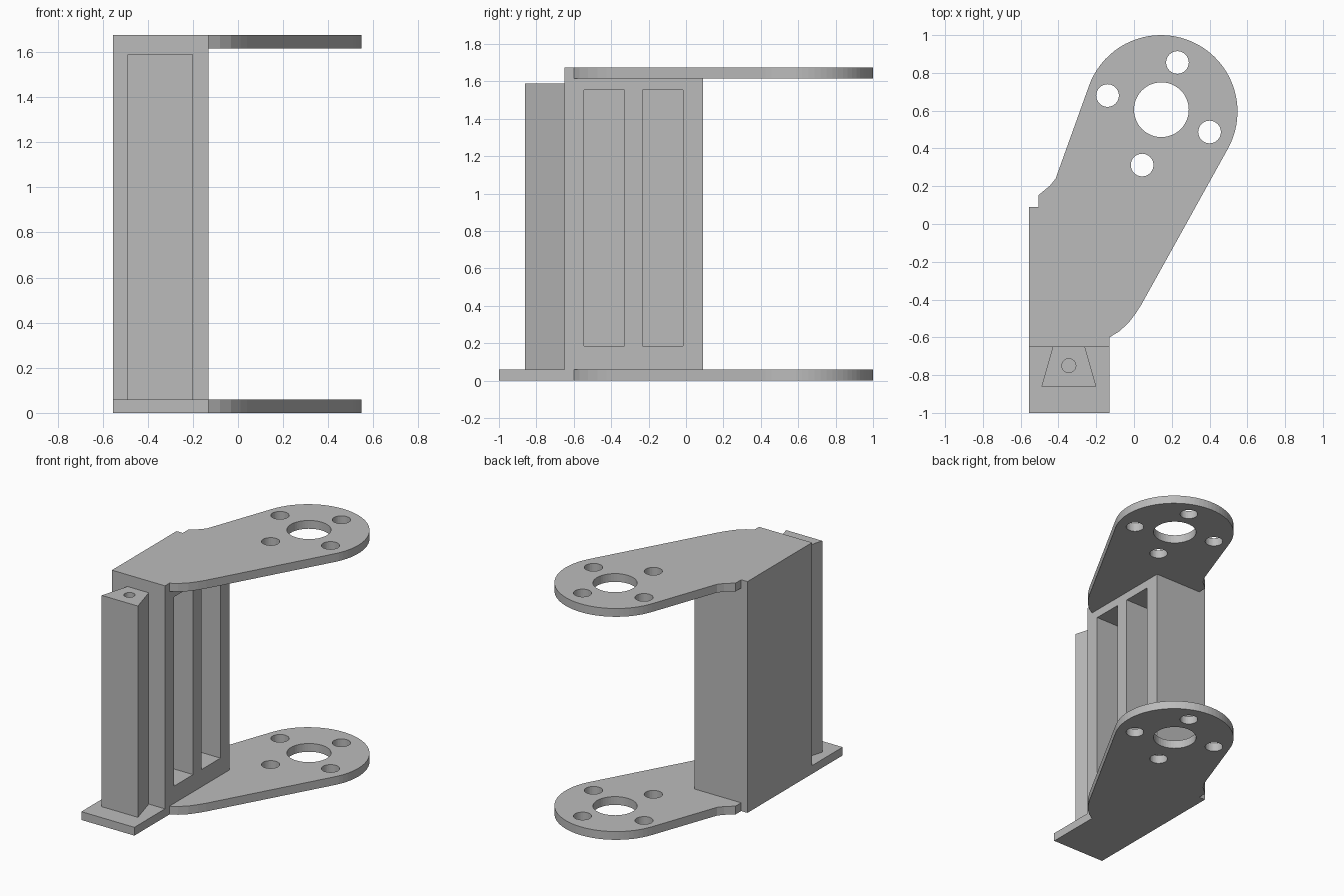
import bpy, bmesh
from math import sin, cos, atan2, pi

cube = bpy.data.objects.get("Cube")
if cube:
    bpy.data.objects.remove(cube, do_unlink=True)

GREY = (0.5, 0.5, 0.5, 1)
grey = bpy.data.materials.new("plain grey")
grey.use_nodes = True
grey.diffuse_color = GREY
grey.node_tree.nodes["Principled BSDF"].inputs["Base Color"].default_value = GREY

HEIGHT, THICK = 1.675, 0.06
LEFT, RIGHT, FRONT, BACK = -0.555, -0.13, -0.65, 0.09
HUB, HUB_R = (0.143, 0.595), 0.405


def arc(centre, r, start, end, steps):
    return [(centre[0] + r * cos(start + (end - start) * i / steps),
             centre[1] + r * sin(start + (end - start) * i / steps))
            for i in range(steps + 1)]


def circle(centre, r, steps=48):
    return arc(centre, r, 0, 2 * pi, steps)[:-1]


def rect(x0, x1, y0, y1):
    return [(x0, y0), (x1, y0), (x1, y1), (x0, y1)]


def prism(name, outlines, z0, z1):
    """Extrude counter-clockwise outlines between two heights."""
    bm = bmesh.new()
    for outline in outlines:
        low = [bm.verts.new((x, y, z0)) for x, y in outline]
        high = [bm.verts.new((x, y, z1)) for x, y in outline]
        bm.faces.new(low[::-1])
        bm.faces.new(high)
        for i in range(len(low)):
            j = (i + 1) % len(low)
            bm.faces.new((low[i], low[j], high[j], high[i]))
    mesh = bpy.data.meshes.new(name)
    bm.to_mesh(mesh)
    bm.free()
    mesh.materials.append(grey)
    ob = bpy.data.objects.new(name, mesh)
    bpy.context.collection.objects.link(ob)
    return ob


def cut(target, cutter):
    """Subtract the cutter, then remove it."""
    cutter.hide_render = True
    mod = target.modifiers.new("cut", 'BOOLEAN')
    mod.operation, mod.solver, mod.object = 'DIFFERENCE', 'EXACT', cutter
    bpy.context.view_layer.objects.active = target
    bpy.ops.object.modifier_apply(modifier=mod.name)
    bpy.data.objects.remove(cutter, do_unlink=True)


# Arm plates: rounded end, tapered sides, square root under the block
def arm_plate(name, front, z0):
    outline = [(LEFT, front), (RIGHT, front), (RIGHT, -0.6),
               (-0.08, -0.57), (-0.03, -0.525), (0.01, -0.472), (0.04, -0.425)]
    outline += arc(HUB, HUB_R, atan2(-0.493, 0.87), atan2(0.333, -0.943), 40)
    outline += [(-0.415, 0.24), (-0.445, 0.203), (-0.505, 0.153),
                (-0.505, BACK), (LEFT, BACK)]
    plate = prism(name, [outline], z0, z0 + THICK)
    holes = [circle((0.145, 0.605), 0.145)]
    holes += [circle(c, 0.06, 32) for c in
              ((-0.14, 0.68), (0.23, 0.855), (0.4, 0.487), (0.043, 0.312))]
    cut(plate, prism("hole_cutter", holes, z0 - 0.1, z0 + THICK + 0.1))


arm_plate("bottom_arm_plate", -1, 0)
arm_plate("top_arm_plate", FRONT, HEIGHT - THICK)

# Upright block with two tall pockets in its side
block = prism("upright_block", [rect(LEFT, RIGHT, FRONT, BACK)], THICK, HEIGHT - THICK)
pockets = [rect(LEFT + 0.06, RIGHT + 0.1, -0.545, -0.328),
           rect(LEFT + 0.06, RIGHT + 0.1, -0.232, -0.015)]
cut(block, prism("pocket_cutter", pockets, 0.185, 1.555))

# Dovetail rail on the front, with a screw hole in its top
rail = prism("dovetail_rail",
             [[(-0.49, -0.86), (-0.2, -0.86), (-0.26, FRONT), (-0.43, FRONT)]],
             THICK, 1.59)
cut(rail, prism("screw_cutter", [circle((-0.345, -0.75), 0.037, 32)], 1.0, 1.7))
